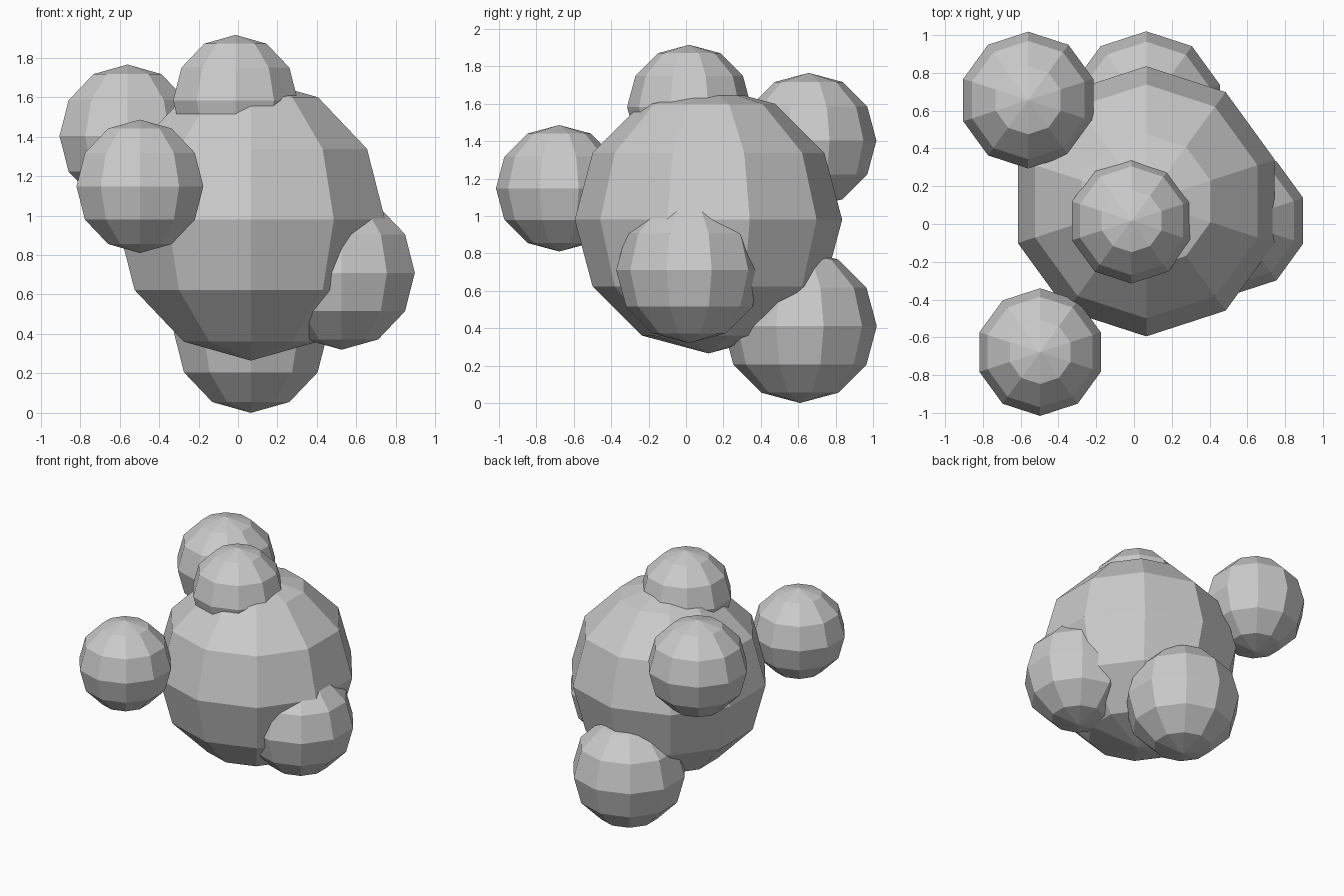
import bpy

if "Cube" in bpy.data.objects:
    bpy.data.objects.remove(bpy.data.objects["Cube"])


def ball(name, centre, radius):
    # Low-poly flat-shaded ball: 10 sides, 6 rings
    bpy.ops.mesh.primitive_uv_sphere_add(segments=10, ring_count=6, radius=radius, location=centre)
    obj = bpy.context.object
    obj.name = obj.data.name = name
    bpy.ops.object.shade_flat()
    return obj


# Large central ball
ball("core_ball", (0.065, 0.12, 0.98), 0.715)

# Smaller balls attached around it
for name, centre, radius in [
    ("top_ball", (-0.013, 0.017, 1.583), 0.332),
    ("front_left_ball", (-0.497, -0.678, 1.148), 0.338),
    ("back_left_ball", (-0.56, 0.656, 1.403), 0.362),
    ("right_ball", (0.525, 0.017, 0.71), 0.39),
    ("lower_back_ball", (0.065, 0.609, 0.411), 0.411),
]:
    ball(name, centre, radius)
